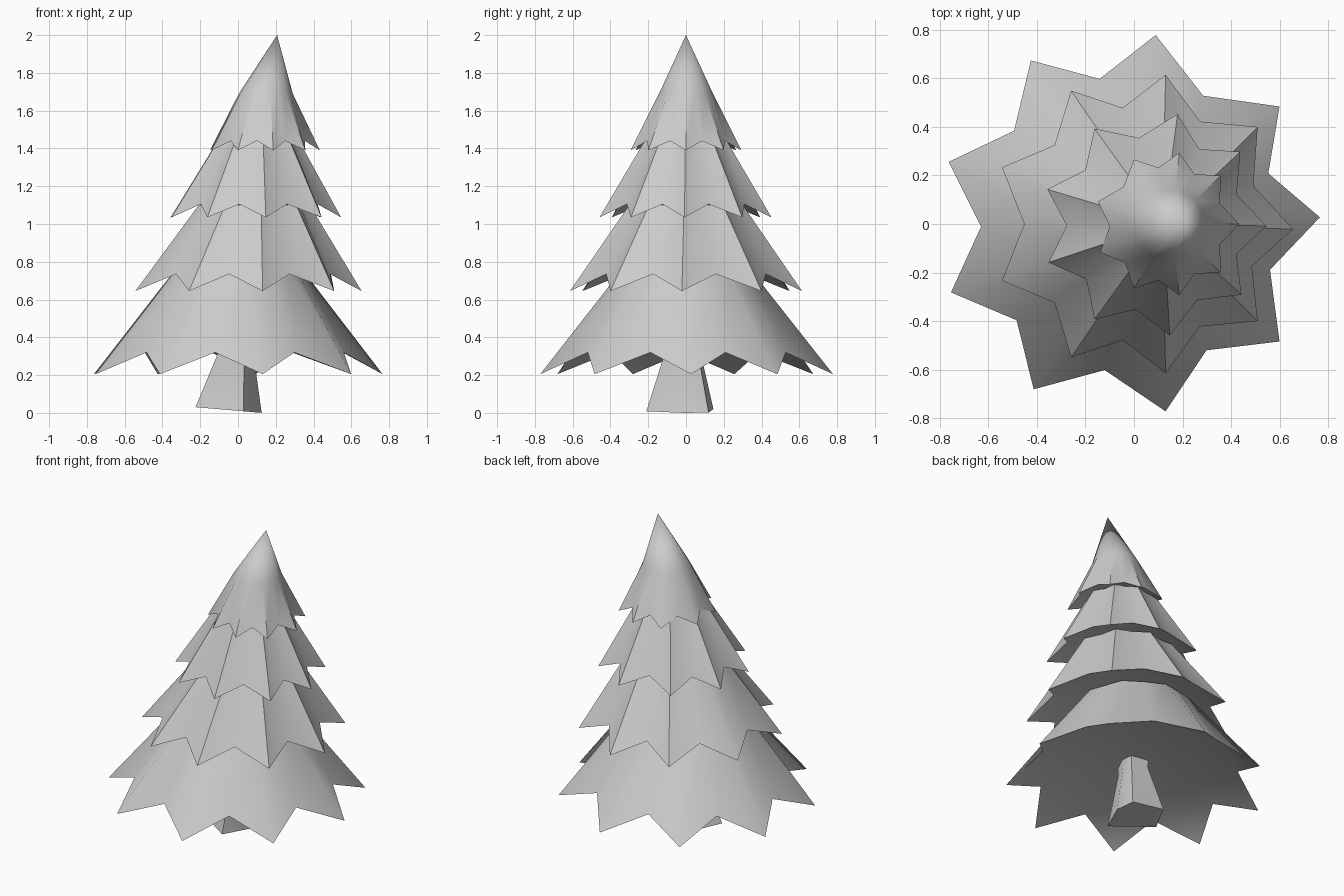
import bpy, bmesh, math

cube = bpy.data.objects.get("Cube")
if cube:
    bpy.data.objects.remove(cube, do_unlink=True)

grey = bpy.data.materials.new("plain_grey")
grey.use_nodes = True
grey.diffuse_color = (0.6, 0.6, 0.6, 1)
grey.node_tree.nodes["Principled BSDF"].inputs["Base Color"].default_value = grey.diffuse_color

POINTS = 9
SIDES = POINTS * 2


def finish(name, bm, angle=50):
    bmesh.ops.recalc_face_normals(bm, faces=bm.faces)
    mesh = bpy.data.meshes.new(name)
    bm.to_mesh(mesh)
    bm.free()
    obj = bpy.data.objects.new(name, mesh)
    bpy.context.collection.objects.link(obj)
    mesh.materials.append(grey)
    bpy.ops.object.select_all(action='DESELECT')
    obj.select_set(True)
    bpy.context.view_layer.objects.active = obj
    bpy.ops.object.shade_smooth_by_angle(angle=math.radians(angle))


def bridge(bm, low, high):
    n = len(low)
    for i in range(n):
        j = (i + 1) % n
        bm.faces.new((low[i], low[j], high[j], high[i]))


def fan(bm, ring, point):
    centre = bm.verts.new(point)
    for i in range(len(ring)):
        bm.faces.new((ring[i - 1], ring[i], centre))


def tier(name, turns, hem_x, tip, notch, top, fluting, apex=None):
    """Flared skirt with a star-shaped drooping hem and a closed underside.
    turns: degrees each tip strays from even spacing; tip, notch: (radius, z);
    top: (x, radius, z); fluting: narrowing of the top between the ridges."""
    bm = bmesh.new()
    hem, ring = [], []
    for i in range(SIDES):
        k = i // 2
        stray = turns[k]
        if i % 2:
            stray = (turns[k] + turns[(k + 1) % POINTS]) / 2
        a = math.radians(i * 360 / SIDES + stray)
        r, z = notch if i % 2 else tip
        hem.append(bm.verts.new((hem_x + r * math.cos(a), r * math.sin(a), z)))
        r = top[1] * (fluting if i % 2 else 1)
        ring.append(bm.verts.new((top[0] + r * math.cos(a), r * math.sin(a), top[2])))
    bridge(bm, hem, ring)
    # underside: slightly hollow centre with a small triangle below each tip
    fan(bm, hem[1::2], (hem_x, 0, notch[1] + 0.05))
    for i in range(0, SIDES, 2):
        bm.faces.new((hem[i - 1], hem[i], hem[i + 1]))
    # crown: a peak on the highest tier, a flat lid on the others
    if apex:
        fan(bm, ring, apex)
    else:
        bm.faces.new(ring)
    finish(name, bm)


# Foliage, from the ground up, leaning towards +x
tier("bottom_branches", (2, -2, 2, 1, 1, 1, 0, 1, 2),
     -0.02, (0.786, 0.205), (0.61, 0.32), (-0.005, 0.36, 0.74), 0.95)
tier("lower_middle_branches", (-2, 0, 1, -2, -2, 2, 2, -1, 0),
     0.033, (0.622, 0.645), (0.485, 0.735), (0.075, 0.305, 1.10), 0.89)
tier("upper_middle_branches", (-1, 0, -2, 2, 2, 0, -2, -2, 1),
     0.083, (0.463, 1.035), (0.36, 1.105), (0.103, 0.215, 1.45), 0.87)
tier("top_branches", (0, 2, 0, -3, 2, 3, 3, 0, -2),
     0.135, (0.298, 1.39), (0.235, 1.44), (0.145, 0.145, 1.69), 0.97, (0.207, 0, 2))

# Trunk: five-sided, narrowing to a neck, with a slightly slanted foot
foot = [(0.03, -0.21), (0.125, -0.01), (0.11, 0.12), (-0.11, 0.145), (-0.225, -0.06)]
bm = bmesh.new()
rings = [[bm.verts.new((x, y, 0.011 - 0.086 * x)) for x, y in foot]]
for scale, height in ((0.53, 0.32), (0.6, 0.42)):
    rings.append([bm.verts.new((x * scale + 0.015, y * scale, height)) for x, y in foot])
for low, high in zip(rings, rings[1:]):
    bridge(bm, low, high)
bm.faces.new(rings[0])
bm.faces.new(rings[-1])
finish("trunk", bm)
